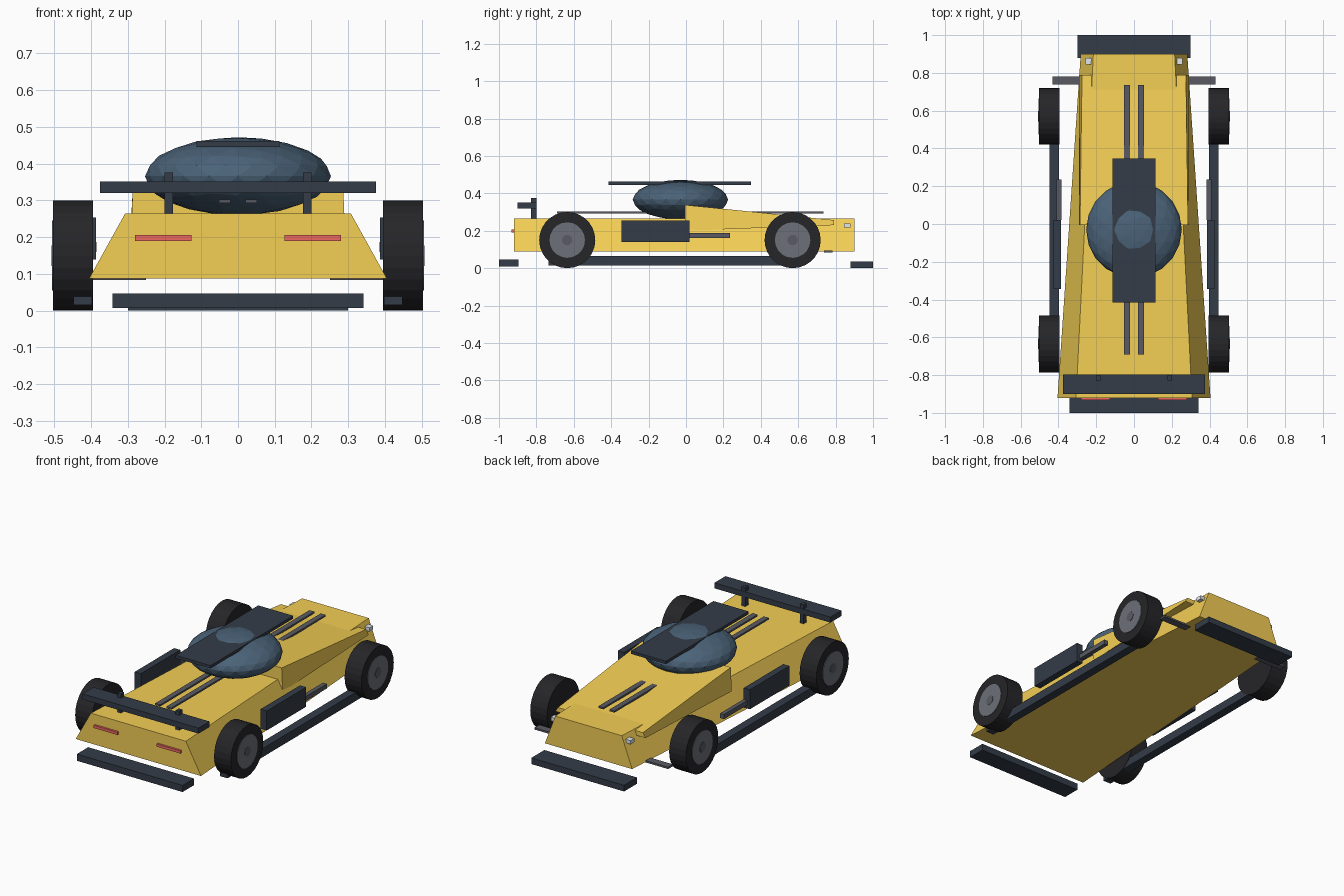
import bpy, bmesh, math
from mathutils import Matrix

if "Cube" in bpy.data.objects:
    bpy.data.objects.remove(bpy.data.objects["Cube"])


def material(name, rgb):
    m = bpy.data.materials.new(name)
    m.diffuse_color = (*rgb, 1)
    m.use_nodes = True
    m.node_tree.nodes["Principled BSDF"].inputs["Base Color"].default_value = m.diffuse_color
    return m


YELLOW = material("yellow_paint", (0.90, 0.62, 0.09))
DARK = material("dark_trim", (0.034, 0.045, 0.065))
GREY = material("grey_metal", (0.10, 0.105, 0.125))
GLASS = material("canopy_glass", (0.07, 0.125, 0.19))
TYRE = material("tyre_rubber", (0.019, 0.019, 0.022))
HUB = material("hub_metal", (0.15, 0.16, 0.185))
RED = material("tail_red", (0.85, 0.14, 0.12))
LAMP = material("lamp_white", (0.75, 0.80, 0.85))


def finish(name, bm, mat):
    bmesh.ops.recalc_face_normals(bm, faces=bm.faces)
    mesh = bpy.data.meshes.new(name)
    bm.to_mesh(mesh)
    bm.free()
    mesh.materials.append(mat)
    ob = bpy.data.objects.new(name, mesh)
    bpy.context.collection.objects.link(ob)
    return ob


def box(name, x, y, z, mat):
    """Box from (min, max) ranges."""
    bm = bmesh.new()
    bmesh.ops.create_cube(bm, size=1)
    for v in bm.verts:
        v.co = [(r[0] + r[1]) / 2 + c * (r[1] - r[0]) for r, c in zip((x, y, z), v.co)]
    return finish(name, bm, mat)


def pair(name, x, y, z, mat):
    """The same box on both sides of the car."""
    box(name + "_right", x, y, z, mat)
    box(name + "_left", (-x[1], -x[0]), y, z, mat)


def shell(name, sections, mat):
    """Symmetric solid; each section is y, bottom half width, bottom z, top half width, top z."""
    bm = bmesh.new()
    rings = [[bm.verts.new(p) for p in ((-b, y, zb), (b, y, zb), (t, y, zt), (-t, y, zt))]
             for y, b, zb, t, zt in sections]
    for r, s in zip(rings, rings[1:]):
        for i in range(4):
            j = (i + 1) % 4
            bm.faces.new((r[i], r[j], s[j], s[i]))
    bm.faces.new(rings[0])
    bm.faces.new(rings[-1])
    return finish(name, bm, mat)


def disc(name, x, y, z, radius, width, sides, mat):
    """Cylinder lying along x."""
    bm = bmesh.new()
    bmesh.ops.create_cone(bm, cap_ends=True, segments=sides, radius1=radius, radius2=radius,
                          depth=width, matrix=Matrix.Translation((x, y, z))
                          @ Matrix.Rotation(math.pi / 2, 4, 'Y'))
    return finish(name, bm, mat)


# Body and sloping raised hood
shell("body", [(-0.92, 0.405, 0.088, 0.307, 0.265), (0.90, 0.282, 0.088, 0.215, 0.265)], YELLOW)
shell("hood", [(-0.005, 0.292, 0.20, 0.286, 0.338), (0.79, 0.292, 0.23, 0.275, 0.257)], YELLOW)

# Canopy and roof panel
bm = bmesh.new()
bmesh.ops.create_icosphere(bm, subdivisions=3, radius=1)
bmesh.ops.scale(bm, vec=(0.253, 0.255, 0.106), verts=bm.verts)
bmesh.ops.translate(bm, vec=(0, -0.03, 0.366), verts=bm.verts)
finish("canopy", bm, GLASS)
box("roof_panel", (-0.113, 0.113), (-0.415, 0.348), (0.445, 0.462), DARK)

# Deck strips
pair("deck_strip", (0.02, 0.052), (-0.69, 0.735), (0.293, 0.303), GREY)

# Wing and its struts
box("wing", (-0.375, 0.375), (-0.90, -0.798), (0.32, 0.352), DARK)
pair("wing_strut", (0.177, 0.20), (-0.828, -0.80), (0.26, 0.376), DARK)

# Low bumper blades at both ends
box("tail_blade", (-0.342, 0.342), (-1.0, -0.895), (0.008, 0.047), DARK)
box("nose_blade", (-0.30, 0.30), (0.88, 1.0), (0.0, 0.036), DARK)

# Side parts
pair("side_skirt", (0.397, 0.447), (-0.735, 0.58), (0.015, 0.065), DARK)
pair("side_pod", (0.387, 0.427), (-0.345, 0.02), (0.14, 0.254), DARK)
pair("side_pipe", (0.385, 0.41), (0.02, 0.235), (0.16, 0.187), GREY)
pair("nose_fin", (0.25, 0.432), (0.738, 0.782), (0.083, 0.094), GREY)

# Lamps
pair("tail_lamp", (0.127, 0.28), (-0.932, -0.915), (0.19, 0.206), RED)
pair("head_lamp", (0.222, 0.258), (0.845, 0.88), (0.218, 0.24), LAMP)

# Wheels with hubs
for side, s in (("right", 1), ("left", -1)):
    for end, y in (("tail", -0.635), ("nose", 0.57)):
        tag = f"{end}_{side}"
        disc("tyre_" + tag, s * 0.449, y, 0.15, 0.15, 0.108, 28, TYRE)
        disc("hub_" + tag, s * 0.475, y, 0.15, 0.095, 0.062, 20, HUB)
        disc("hub_cap_" + tag, s * 0.485, y, 0.15, 0.028, 0.046, 12, GREY)
